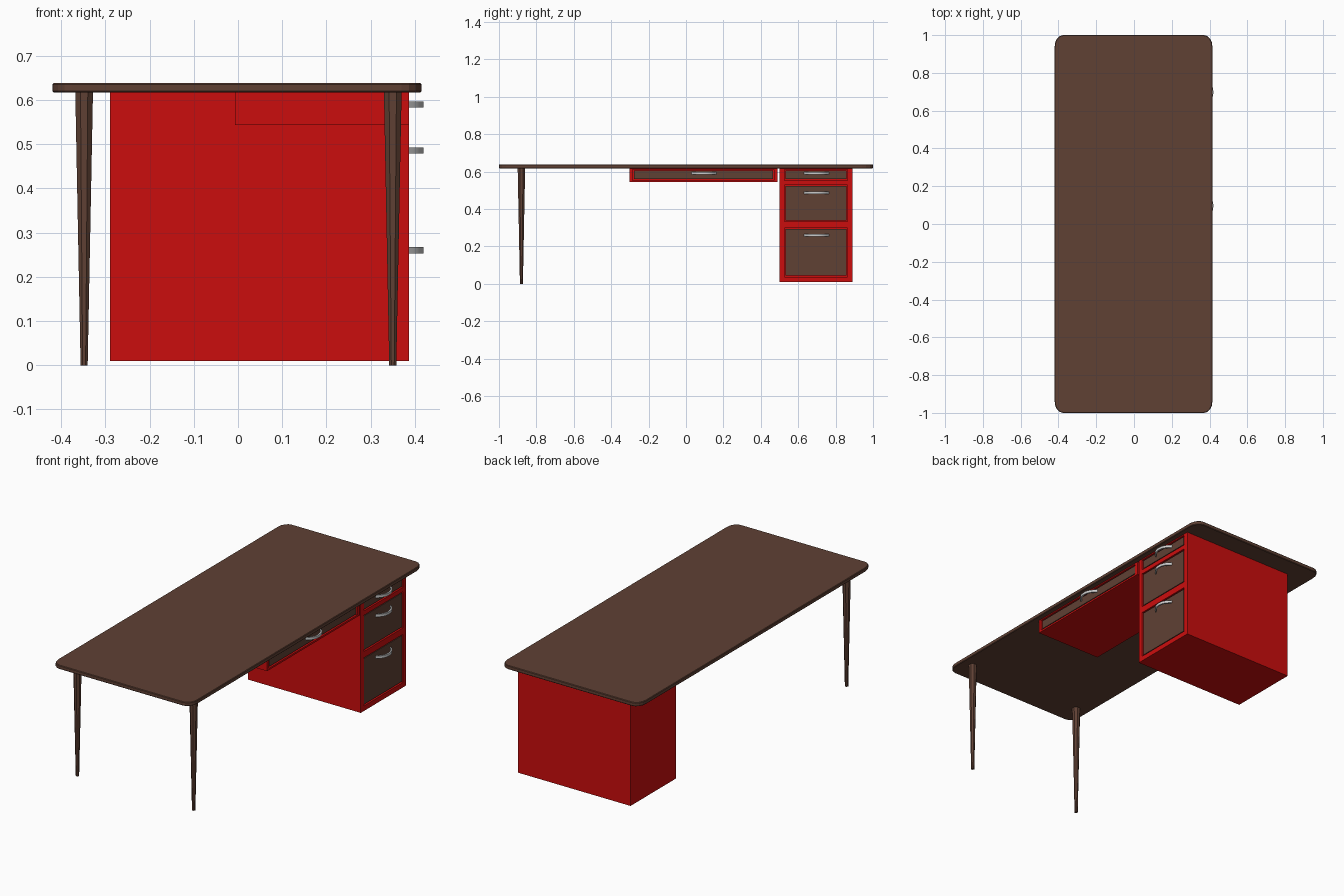
import bpy, bmesh, math
from mathutils import Matrix

if "Cube" in bpy.data.objects:
    bpy.data.objects.remove(bpy.data.objects["Cube"])


def mat(name, col):
    m = bpy.data.materials.new(name)
    m.diffuse_color = (*col, 1)
    m.use_nodes = True
    m.node_tree.nodes["Principled BSDF"].inputs["Base Color"].default_value = m.diffuse_color
    return m


wood = mat("brown_wood", (0.115, 0.052, 0.034))
red = mat("red_paint", (0.6, 0.004, 0.004))
steel = mat("handle_steel", (0.55, 0.55, 0.55))


def finish(name, bm, material):
    bmesh.ops.recalc_face_normals(bm, faces=bm.faces)
    me = bpy.data.meshes.new(name)
    bm.to_mesh(me)
    bm.free()
    me.materials.append(material)
    ob = bpy.data.objects.new(name, me)
    bpy.context.collection.objects.link(ob)
    return ob


def box(name, x, y, z, material):
    bm = bmesh.new()
    size = (x[1] - x[0], y[1] - y[0], z[1] - z[0])
    mid = ((x[0] + x[1]) / 2, (y[0] + y[1]) / 2, (z[0] + z[1]) / 2)
    bmesh.ops.create_cube(bm, matrix=Matrix.Translation(mid) @ Matrix.Diagonal((*size, 1)))
    return finish(name, bm, material)


# Table top: slab with rounded corners and softened rims
X0, X1, Z0, Z1, RX, RY = -0.42, 0.415, 0.617, 0.638, 0.045, 0.06
bm = bmesh.new()
ring = []
for cx, cy, start in ((X1 - RX, 1 - RY, 0), (X0 + RX, 1 - RY, 90),
                      (X0 + RX, RY - 1, 180), (X1 - RX, RY - 1, 270)):
    for i in range(5):
        a = math.radians(start + 22.5 * i)
        ring.append(bm.verts.new((cx + RX * math.cos(a), cy + RY * math.sin(a), Z0)))
base = bm.faces.new(ring)
ext = bmesh.ops.extrude_face_region(bm, geom=[base])
bmesh.ops.translate(bm, vec=(0, 0, Z1 - Z0),
                    verts=[g for g in ext["geom"] if isinstance(g, bmesh.types.BMVert)])
top = finish("table_top", bm, wood)
bev = top.modifiers.new("rim", "BEVEL")
bev.width, bev.segments, bev.limit_method, bev.angle_limit = 0.003, 1, "ANGLE", math.radians(60)

# Tapered eight-sided legs
for name, x in (("left_leg", -0.348), ("right_leg", 0.35)):
    bm = bmesh.new()
    k = math.cos(math.pi / 8)
    bmesh.ops.create_cone(bm, cap_ends=True, segments=8, radius1=0.008 / k, radius2=0.02 / k,
                          depth=Z0, matrix=Matrix.Translation((x, -0.88, Z0 / 2))
                          @ Matrix.Rotation(math.pi / 8, 4, "Z"))
    finish(name, bm, wood)

FRONT = 0.387


# Bowed pull handle, swept along an arch
def handle(name, y, z):
    bm = bmesh.new()
    n, half, prev = 12, 0.067, None
    for i in range(n + 1):
        t = -1 + 2 * i / n
        out = FRONT - 0.004 + 0.037 * (1 - abs(t) ** 2.4)
        thick = 0.008 + 0.003 * abs(t)
        inner = max(out - thick, FRONT - 0.006)
        h = 0.007
        sec = [bm.verts.new((px, y + half * t, z + pz)) for px, pz in
               ((inner, -h), (out, -h), (out, h), (inner, h))]
        if prev:
            for j in range(4):
                bm.faces.new((prev[j], prev[j - 1], sec[j - 1], sec[j]))
        if i in (0, n):
            bm.faces.new(sec)
        prev = sec
    ob = finish(name, bm, steel)
    bpy.context.view_layer.objects.active = ob
    ob.select_set(True)
    bpy.ops.object.shade_smooth_by_angle(angle=math.radians(35))
    ob.select_set(False)


# Red casings with a recess for each drawer front
pedestal = box("pedestal_case", (-0.29, FRONT), (0.50, 0.89), (0.01, Z0), red)
tray = box("centre_drawer_case", (-0.007, FRONT), (-0.303, 0.49), (0.543, Z0), red)

drawers = (
    ("centre_drawer", tray, (-0.285, 0.471), (0.553, 0.611), 0.59),
    ("upper_drawer", pedestal, (0.527, 0.863), (0.553, 0.611), 0.59),
    ("middle_drawer", pedestal, (0.527, 0.863), (0.333, 0.529), 0.486),
    ("lower_drawer", pedestal, (0.527, 0.863), (0.037, 0.298), 0.26),
)
G = 0.006
for name, case, y, z, hz in drawers:
    cut = box(name + "_cutter", (FRONT - 0.02, FRONT + 0.02), y, z, red)
    cut.hide_render = True
    cut.hide_set(True)
    mod = case.modifiers.new(name, "BOOLEAN")
    mod.operation, mod.object, mod.solver = "DIFFERENCE", cut, "EXACT"
    box(name, (FRONT - 0.025, FRONT - 0.003), (y[0] + G, y[1] - G), (z[0] + G, z[1] - G), wood)
    handle(name + "_handle", (y[0] + y[1]) / 2 + 0.003, hz)
